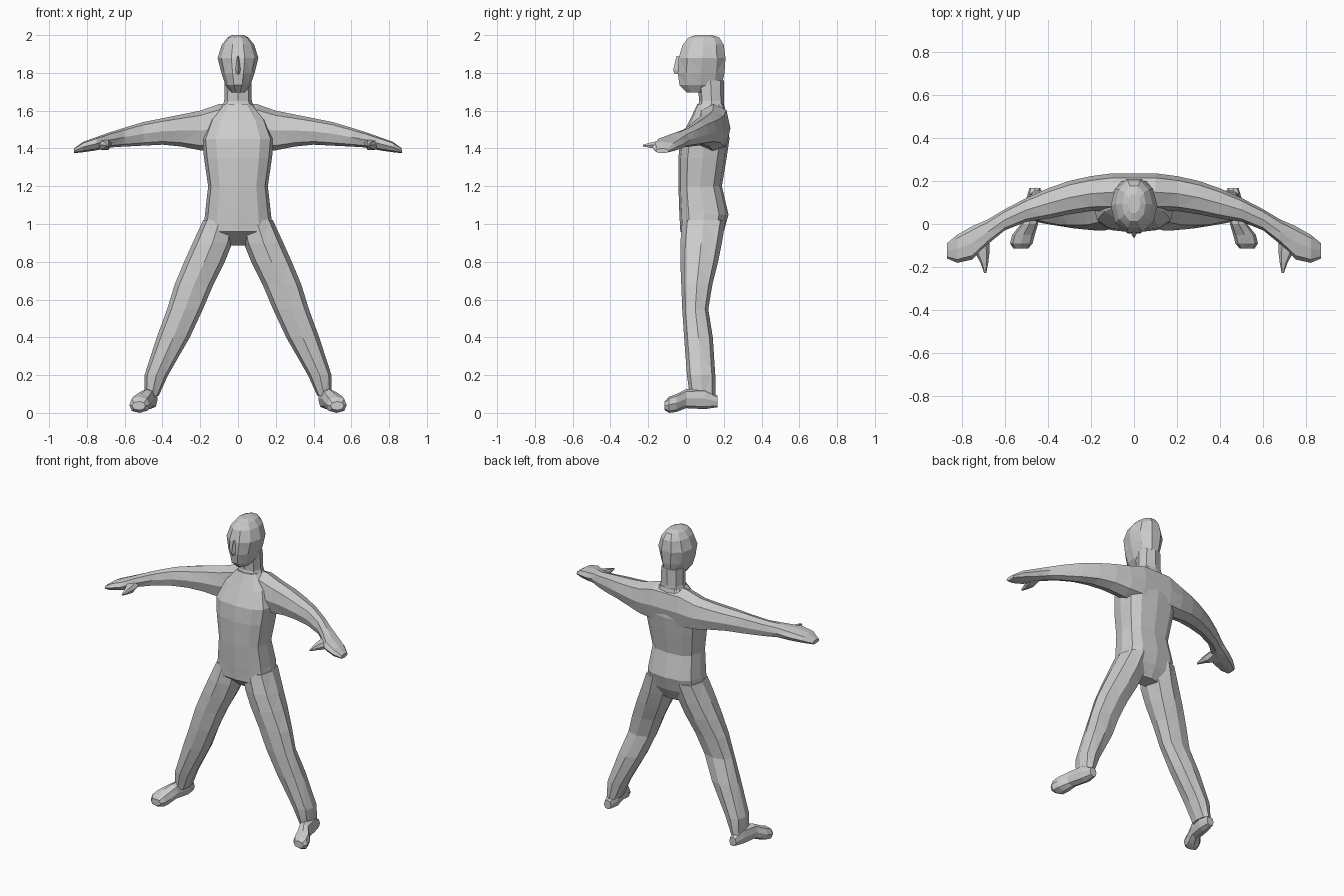
import bpy, bmesh, math

AXES = {'Z': (0, 1, 2), 'X': (1, 2, 0), 'Y': (0, 2, 1)}


def loft(name, axis, rings, sides=8, power=0.8, mirror=False):
    """Skin closed rings; each ring is (position, a_min, a_max, b_min, b_max)."""
    a, b, c = AXES[axis]
    bm = bmesh.new()
    loops = []
    for pos, a0, a1, b0, b1 in rings:
        loop = []
        for i in range(sides):
            t = 2 * math.pi * i / sides
            u, v = [math.copysign(abs(w) ** power, w) if abs(w) > 1e-6 else 0
                    for w in (math.cos(t), math.sin(t))]
            co = [0, 0, 0]
            co[a] = (a0 + a1) / 2 + u * (a1 - a0) / 2
            co[b] = (b0 + b1) / 2 + v * (b1 - b0) / 2
            co[c] = pos
            loop.append(bm.verts.new(co))
        loops.append(loop)
    for p, q in zip(loops, loops[1:]):
        for i in range(sides):
            j = (i + 1) % sides
            bm.faces.new((p[i], p[j], q[j], q[i]))
    bm.faces.new(loops[0])
    bm.faces.new(loops[-1])
    bmesh.ops.triangulate(bm, faces=bm.faces[:])
    if mirror:
        dup = bmesh.ops.duplicate(bm, geom=bm.verts[:] + bm.edges[:] + bm.faces[:])
        for v in dup['geom']:
            if isinstance(v, bmesh.types.BMVert):
                v.co.x *= -1
    bmesh.ops.recalc_face_normals(bm, faces=bm.faces[:])
    me = bpy.data.meshes.new(name)
    bm.to_mesh(me)
    bm.free()
    ob = bpy.data.objects.new(name, me)
    bpy.context.collection.objects.link(ob)
    return ob


def sym(rows):
    return [(z, -w, w, y0, y1) for z, w, y0, y1 in rows]


# Torso, neck and head
torso = loft("body", 'Z', sym([
    (0.885, 0.07, 0.06, 0.16), (0.96, 0.185, -0.03, 0.20), (1.05, 0.175, -0.035, 0.225),
    (1.20, 0.158, -0.04, 0.19), (1.35, 0.18, -0.04, 0.215), (1.45, 0.19, -0.03, 0.23),
    (1.55, 0.15, 0.02, 0.22), (1.635, 0.075, 0.06, 0.20)]), sides=12, power=0.7)
neck = loft("neck", 'Z', sym([
    (1.58, 0.10, 0.05, 0.205), (1.65, 0.073, 0.07, 0.20), (1.76, 0.07, 0.06, 0.20)]))
head = loft("head", 'Z', sym([
    (1.697, 0.035, 0.0, 0.13), (1.735, 0.066, -0.04, 0.195), (1.80, 0.088, -0.05, 0.21),
    (1.88, 0.108, -0.045, 0.215), (1.95, 0.085, -0.022, 0.205), (1.987, 0.055, 0.01, 0.18),
    (2.0, 0.03, 0.05, 0.14)]), sides=10, power=0.95)
nose = loft("nose", 'Z', sym([
    (1.795, 0.016, -0.06, 0.0), (1.815, 0.018, -0.068, 0.0), (1.89, 0.006, -0.05, 0.0)]), sides=4)

# Arms run in one sweep from hand to hand across the shoulders
half = [
    (0.10, 0.06, 0.235, 1.38, 1.635), (0.20, 0.06, 0.222, 1.39, 1.60),
    (0.30, 0.045, 0.20, 1.41, 1.58), (0.40, 0.025, 0.165, 1.42, 1.56),
    (0.50, 0.01, 0.12, 1.415, 1.54), (0.60, -0.03, 0.068, 1.41, 1.51),
    (0.68, -0.095, 0.02, 1.405, 1.485), (0.75, -0.165, -0.01, 1.39, 1.46),
    (0.82, -0.18, -0.05, 1.38, 1.435), (0.868, -0.16, -0.09, 1.375, 1.40)]
arms = loft("arms", 'X', [(-r[0], *r[1:]) for r in reversed(half)] + half)
thumbs = loft("thumbs", 'Y', [
    (-0.05, 0.67, 0.76, 1.41, 1.455), (-0.13, 0.67, 0.74, 1.39, 1.445),
    (-0.18, 0.676, 0.712, 1.40, 1.435), (-0.228, 0.685, 0.695, 1.41, 1.42)],
    sides=6, mirror=True)

# Legs and feet
legs = loft("legs", 'Z', [
    (0.09, 0.42, 0.495, 0.02, 0.155), (0.20, 0.37, 0.495, 0.005, 0.155),
    (0.40, 0.255, 0.43, -0.01, 0.142), (0.55, 0.185, 0.375, -0.02, 0.118),
    (0.68, 0.13, 0.335, -0.025, 0.14), (0.80, 0.07, 0.285, -0.03, 0.17),
    (0.90, 0.03, 0.24, -0.03, 0.19), (1.02, 0.01, 0.185, -0.02, 0.21)], mirror=True)
feet = loft("feet", 'Y', [
    (0.167, 0.435, 0.485, 0.03, 0.09), (0.10, 0.425, 0.505, 0.02, 0.13),
    (0.0, 0.445, 0.525, 0.025, 0.125), (-0.05, 0.46, 0.565, 0.005, 0.10),
    (-0.09, 0.47, 0.575, 0.0, 0.085), (-0.113, 0.49, 0.56, 0.015, 0.06)], mirror=True)

# Merge the parts into one continuous figure
parts = [arms, legs, neck, head, nose, feet, thumbs]
for part in parts:
    mod = torso.modifiers.new(part.name, 'BOOLEAN')
    mod.operation = 'UNION'
    mod.solver = 'EXACT'
    mod.object = part
deps = bpy.context.evaluated_depsgraph_get()
merged = bpy.data.meshes.new_from_object(torso.evaluated_get(deps))
torso.modifiers.clear()
torso.data = merged
for part in parts:
    bpy.data.objects.remove(part)
